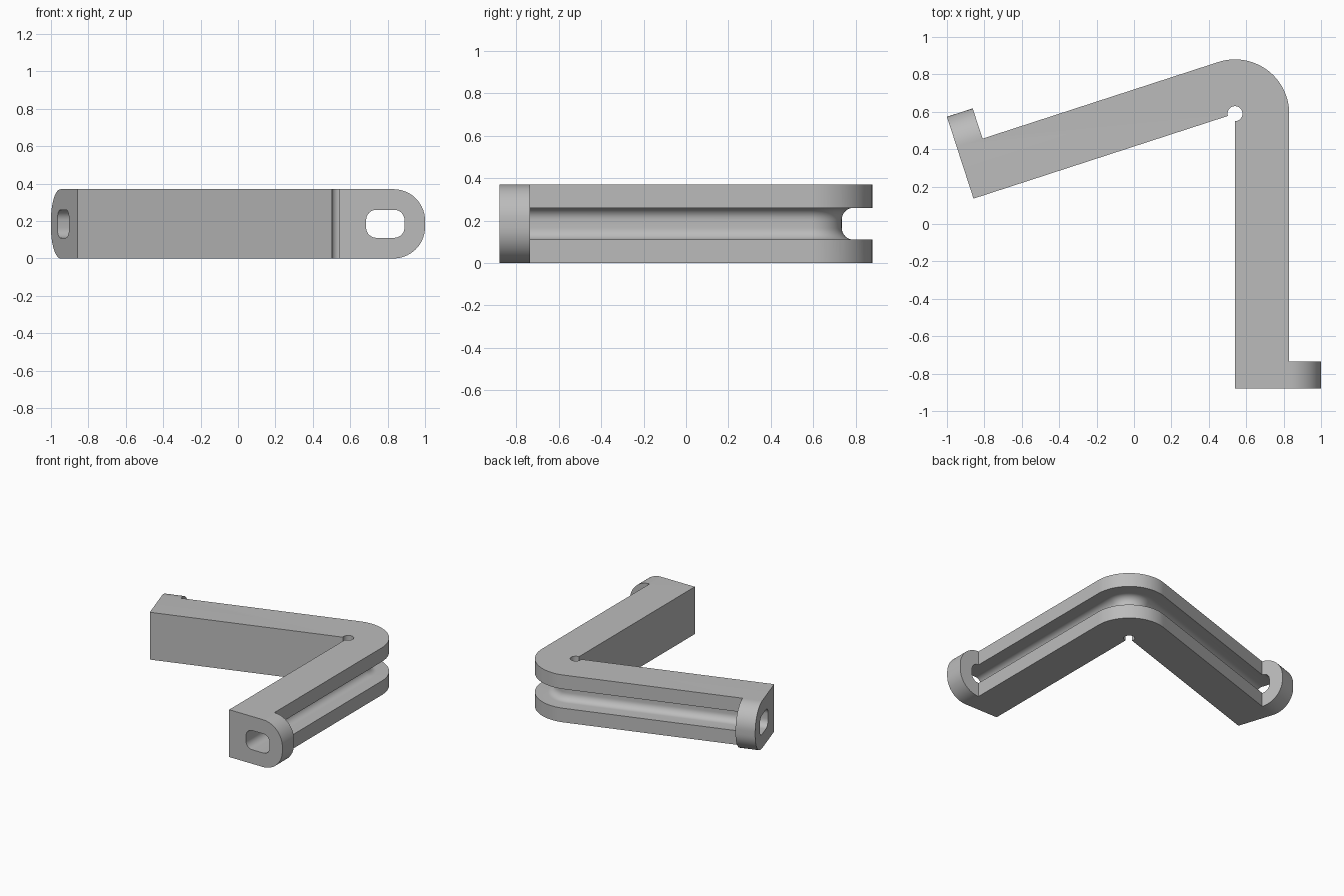
import bpy, bmesh
from math import radians, cos, sin
from mathutils import Vector

# Remove the default object
if "Cube" in bpy.data.objects:
    bpy.data.objects.remove(bpy.data.objects["Cube"])

PIVOT = Vector((0.54, 0.59))
TURN = 108            # degrees swept by the outer corner
HEIGHT = 0.37
ARM_LENGTH, ARM_WIDTH = 1.47, 0.29
LUG_THICK, LUG_REACH = 0.145, 0.46

grey = bpy.data.materials.new("plain grey")
grey.use_nodes = True
grey.diffuse_color = (0.5, 0.5, 0.5, 1)
grey.node_tree.nodes["Principled BSDF"].inputs["Base Color"].default_value = (0.5, 0.5, 0.5, 1)


def polar(r, deg):
    return PIVOT + Vector((cos(radians(deg)), sin(radians(deg)))) * r


def arm_point(left, s, u):
    """Point at distance s along an arm and u outward from its inner face."""
    out = polar(1, TURN if left else 0) - PIVOT
    along = Vector((-out.y, out.x)) if left else Vector((out.y, -out.x))
    return PIVOT + along * s + out * u


def make_object(name, bm):
    bmesh.ops.recalc_face_normals(bm, faces=bm.faces[:])
    mesh = bpy.data.meshes.new(name)
    bm.to_mesh(mesh)
    bm.free()
    mesh.materials.append(grey)
    obj = bpy.data.objects.new(name, mesh)
    bpy.context.collection.objects.link(obj)
    return obj


# Plan outline: two arms with end lugs, round outer corner, relief hole inside
lug_s = ARM_LENGTH - LUG_THICK
half = [(ARM_LENGTH, 0), (ARM_LENGTH, LUG_REACH), (lug_s, LUG_REACH), (lug_s, ARM_WIDTH)]
outline = [arm_point(False, s, u) for s, u in half]
outline += [polar(ARM_WIDTH, TURN * i / 36) for i in range(37)]
outline += [arm_point(True, s, u) for s, u in reversed(half)]
outline += [polar(0.04, 198 - 288 * i / 28) for i in range(29)]

bm = bmesh.new()
base = bm.faces.new([bm.verts.new((p.x, p.y, 0)) for p in outline])
ext = bmesh.ops.extrude_face_region(bm, geom=[base])
bmesh.ops.translate(bm, vec=(0, 0, HEIGHT),
                    verts=[g for g in ext["geom"] if isinstance(g, bmesh.types.BMVert)])

# Round the outer corners of both lugs
tips = [arm_point(side, s, LUG_REACH) for side in (False, True) for s in (ARM_LENGTH, lug_s)]


def at_tip(v):
    return any((v.co.xy - t).length < 1e-4 for t in tips)


tip_edges = [e for e in bm.edges if all(at_tip(v) for v in e.verts)
             and abs(e.verts[0].co.z - e.verts[1].co.z) < 1e-4]
bmesh.ops.bevel(bm, geom=tip_edges, offset=0.168, offset_type='OFFSET', segments=14,
                profile=0.5, affect='EDGES')
bracket = make_object("corner_bracket", bm)

# Rounded channel cutter that follows the outer side and passes through both lugs
R = 0.055
profile = []
for cu, cz, start in ((0.35 - R, 0.26 - R, 0), (0.145 + R, 0.26 - R, 90),
                      (0.145 + R, 0.11 + R, 180), (0.35 - R, 0.11 + R, 270)):
    for i in range(9):
        a = radians(start + 90 * i / 8)
        profile.append((cu + R * cos(a), cz + R * sin(a)))

stations = [lambda u: arm_point(False, 1.6, u)]
stations += [lambda u, a=TURN * i / 36: polar(u, a) for i in range(37)]
stations += [lambda u: arm_point(True, 1.6, u)]

bm = bmesh.new()
rings = [[bm.verts.new((*place(u), z)) for u, z in profile] for place in stations]
n = len(profile)
for r0, r1 in zip(rings, rings[1:]):
    for i in range(n):
        j = (i + 1) % n
        bm.faces.new((r0[i], r0[j], r1[j], r1[i]))
bm.faces.new(rings[0])
bm.faces.new(rings[-1])
cutter = make_object("channel_cutter", bm)
cutter.hide_render = True

# Cut the channel, then smooth the rounded surfaces
mod = bracket.modifiers.new("channel", 'BOOLEAN')
mod.operation = 'DIFFERENCE'
mod.solver = 'EXACT'
mod.object = cutter
bpy.ops.object.select_all(action='DESELECT')
bracket.select_set(True)
bpy.context.view_layer.objects.active = bracket
bpy.ops.object.modifier_apply(modifier=mod.name)
bpy.data.objects.remove(cutter)
bpy.ops.object.shade_smooth_by_angle(angle=radians(30))
